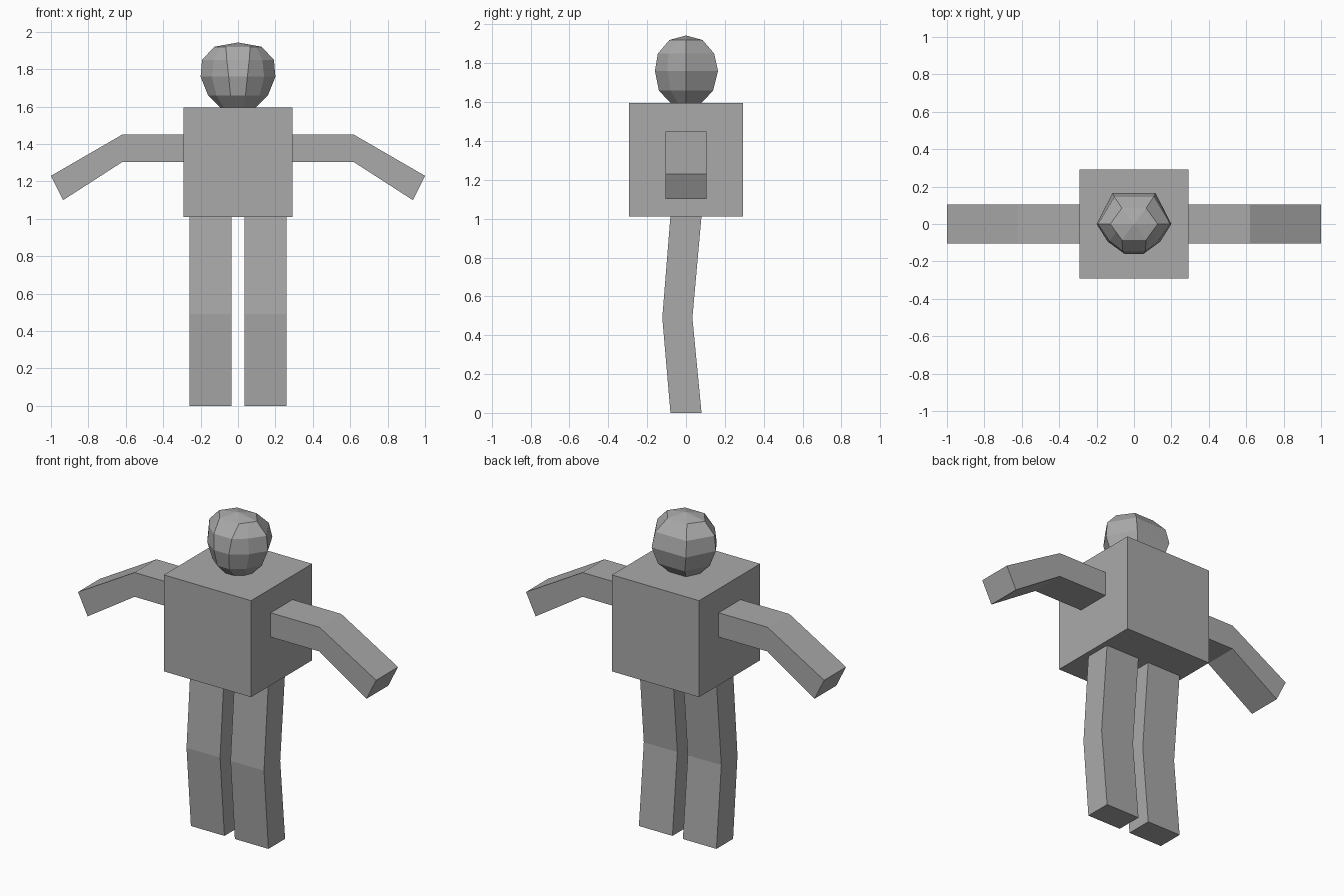
import bpy
import bmesh
from mathutils import Vector

if "Cube" in bpy.data.objects:
    bpy.data.objects.remove(bpy.data.objects["Cube"])

grey = bpy.data.materials.new("plain grey")
grey.diffuse_color = (0.4, 0.4, 0.4, 1)
grey.use_nodes = True
grey.node_tree.nodes["Principled BSDF"].inputs["Base Color"].default_value = grey.diffuse_color


def make_object(name, bm):
    bmesh.ops.recalc_face_normals(bm, faces=bm.faces)
    mesh = bpy.data.meshes.new(name)
    bm.to_mesh(mesh)
    bm.free()
    mesh.materials.append(grey)
    obj = bpy.data.objects.new(name, mesh)
    bpy.context.collection.objects.link(obj)
    return obj


def loft(name, rings, apex=None):
    """Join cross-sections with quads, cap the ends, optionally peak the top."""
    bm = bmesh.new()
    loops = [[bm.verts.new(p) for p in ring] for ring in rings]
    n = len(loops[0])
    for a, b in zip(loops, loops[1:]):
        for i in range(n):
            j = (i + 1) % n
            bm.faces.new((a[i], a[j], b[j], b[i]))
    bm.faces.new(loops[0])
    if apex:
        tip = bm.verts.new(apex)
        for i in range(n):
            bm.faces.new((loops[-1][i], loops[-1][(i + 1) % n], tip))
    else:
        bm.faces.new(loops[-1])
    return make_object(name, bm)


# Torso block
bm = bmesh.new()
bmesh.ops.create_cube(bm, size=1)
for v in bm.verts:
    v.co = Vector((v.co.x * 0.585, v.co.y * 0.585, 1.3025 + v.co.z * 0.585))
make_object("torso", bm)

# Bent arms: pairs of (x, z) for the upper and lower edges
arm = [((0.285, 1.45), (0.285, 1.303)),
       ((0.62, 1.45), (0.62, 1.303)),
       ((1.0, 1.23), (0.935, 1.10))]
# Bent legs: (z, front y, back y)
leg = [(0, -0.08, 0.08), (0.49, -0.122, 0.033), (1.015, -0.08, 0.08)]

for side, s in (("right", -1), ("left", 1)):
    loft(side + "_arm", [[(s * t[0], -0.105, t[1]), (s * t[0], 0.105, t[1]),
                          (s * b[0], 0.105, b[1]), (s * b[0], -0.105, b[1])]
                         for t, b in arm])
    loft(side + "_leg", [[(s * 0.035, f, z), (s * 0.26, f, z),
                          (s * 0.26, b, z), (s * 0.035, b, z)]
                         for z, f, b in leg])

# Head rings: height, side x, back corner (x, y), cheek (x, y), face (x, y)
head = [(1.585, 0.085, (0.05, 0.07), (0.07, -0.035), (0.03, -0.07)),
        (1.66, 0.16, (0.09, 0.14), (0.115, -0.08), (0.04, -0.14)),
        (1.76, 0.20, (0.115, 0.165), (0.14, -0.095), (0.05, -0.16)),
        (1.85, 0.192, (0.105, 0.145), (0.13, -0.09), (0.06, -0.145)),
        (1.92, 0.127, (0.065, 0.085), (0.096, -0.042), (0.065, -0.085))]
rings = []
for z, x, back, cheek, face in head:
    half = [back, (x, 0), cheek, face]
    plan = half + [(-px, py) for px, py in reversed(half)]
    rings.append([(px, py, z) for px, py in plan])
loft("head", rings, apex=(0, 0, 1.943))
